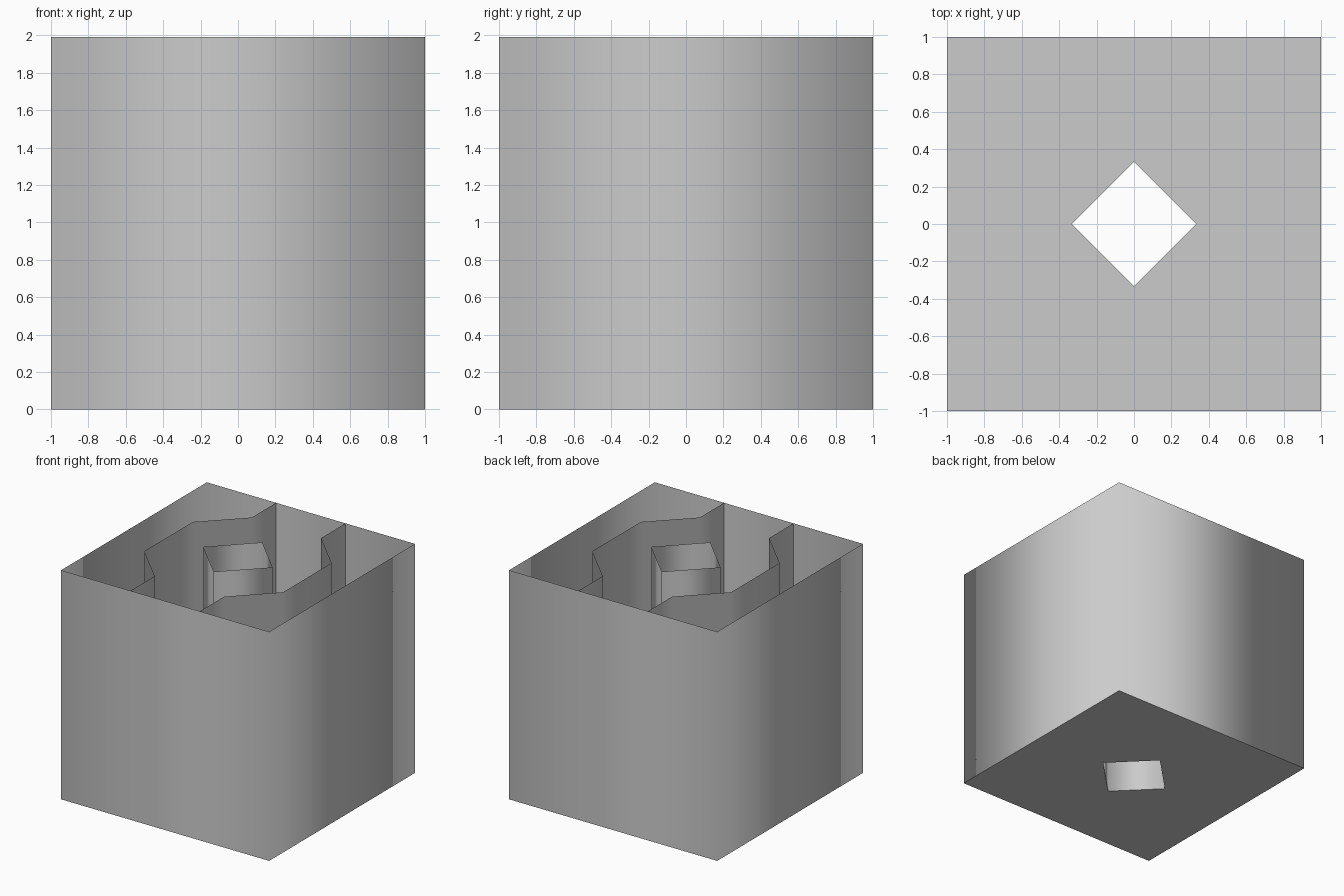
import bpy

if "Cube" in bpy.data.objects:
    bpy.data.objects.remove(bpy.data.objects["Cube"])

H = 1.99      # wall height
T = 1 / 3     # grid third


def add_mesh(name, verts, faces, smooth):
    mesh = bpy.data.meshes.new(name)
    mesh.from_pydata(verts, [], faces)
    for p in mesh.polygons:
        p.use_smooth = smooth
    mesh.update()
    obj = bpy.data.objects.new(name, mesh)
    bpy.context.collection.objects.link(obj)
    return obj


def wall(name, path, closed):
    """Upright thin sheet following a plan-view path."""
    n = len(path)
    verts = [(x, y, z) for z in (0, H) for x, y in path]
    count = n if closed else n - 1
    faces = [(i, (i + 1) % n, (i + 1) % n + n, i + n) for i in range(count)]
    return add_mesh(name, verts, faces, True)


square = [(-1, -1), (1, -1), (1, 1), (-1, 1)]
diamond = [(0, -T), (T, 0), (0, T), (-T, 0)]

# Outer shell and central diamond shaft
wall("outer_wall", square, True)
wall("center_shaft", diamond, True)

# Bent dividers on both sides, the second turned half a circle
divider = [(T, -1), (T, -2 * T), (2 * T, -T), (2 * T, T), (T, 2 * T), (T, 1)]
wall("right_divider", divider, False)
wall("left_divider", [(-x, -y) for x, y in divider], False)

# Floor with the diamond opening, facing down
floor_verts = [(x, y, 0) for x, y in square + diamond]
floor_faces = []
for i in range(4):
    j = (i + 1) % 4
    floor_faces.append((j, i, 4 + i))
    floor_faces.append((j, 4 + i, 4 + j))
add_mesh("floor", floor_verts, floor_faces, False)
